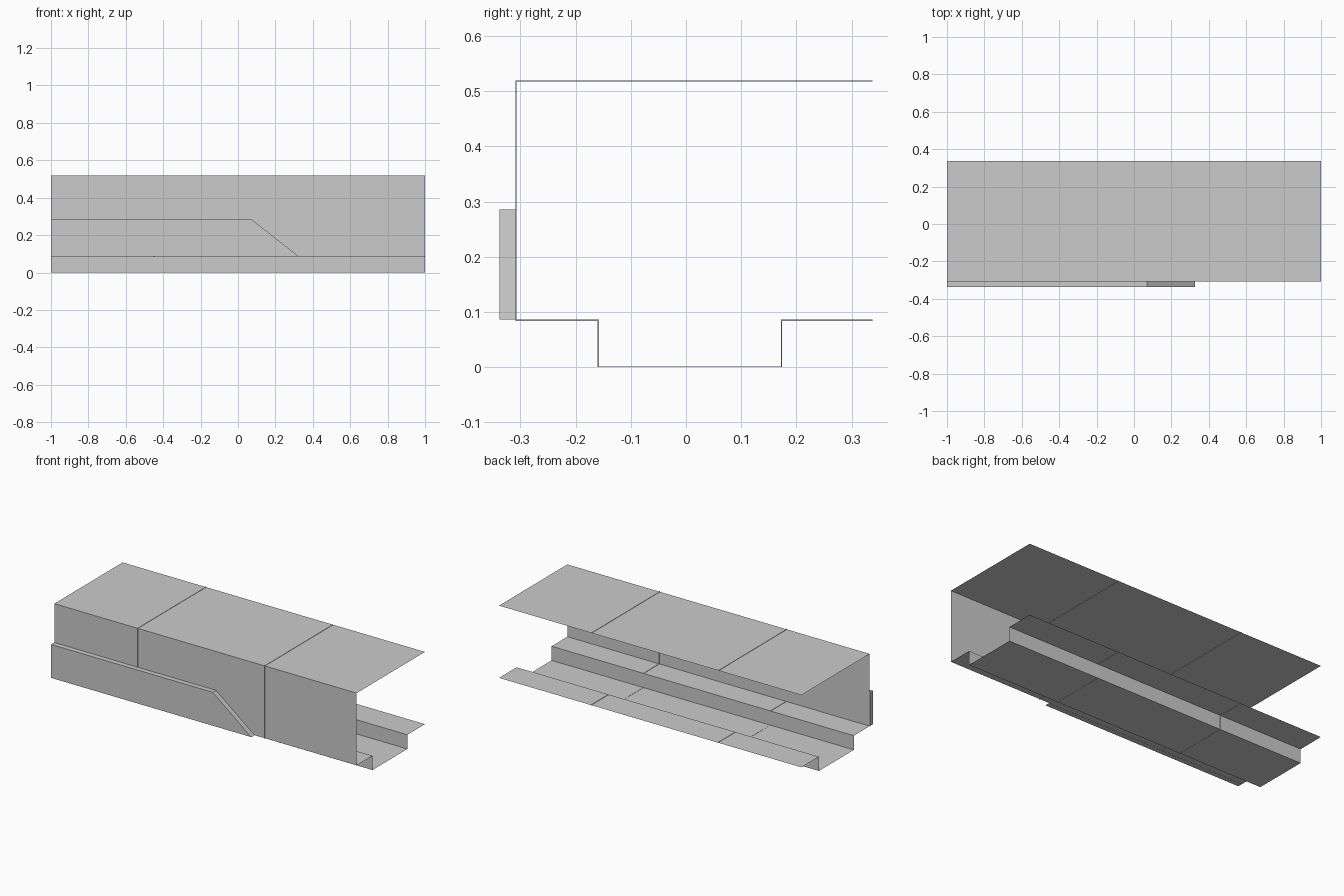
import bpy, bmesh

if "Cube" in bpy.data.objects:
    bpy.data.objects.remove(bpy.data.objects["Cube"])

# Open tunnel cross-section (y, z): roof, wall, ledge, sunken track bed, platform
SECTION = [(0.338, 0.518), (-0.307, 0.518), (-0.307, 0.086),
           (-0.158, 0.086), (-0.158, 0.001), (0.172, 0.001), (0.172, 0.086),
           (0.338, 0.086)]
# The same section pushed out slightly for the narrow panel joints
JOINT = [(0.338, 0.520), (-0.309, 0.520), (-0.309, 0.084),
         (-0.160, 0.084), (-0.160, 0.0), (0.174, 0.0), (0.174, 0.084),
         (0.338, 0.084)]


def make_object(name, bm):
    mesh = bpy.data.meshes.new(name)
    bm.to_mesh(mesh)
    bm.free()
    obj = bpy.data.objects.new(name, mesh)
    bpy.context.collection.objects.link(obj)
    return obj


def sweep(name, stations):
    """Skin open sections placed at successive x positions."""
    bm = bmesh.new()
    rings = [[bm.verts.new((x, y, z)) for y, z in sec] for x, sec in stations]
    for a, b in zip(rings, rings[1:]):
        for i in range(len(a) - 1):
            bm.faces.new((a[i], a[i + 1], b[i + 1], b[i]))
    return make_object(name, bm)


def prism(name, outline, y0, y1):
    """Extrude an (x, z) outline along y."""
    bm = bmesh.new()
    face = bm.faces.new([bm.verts.new((x, y0, z)) for x, z in outline])
    ext = bmesh.ops.extrude_face_region(bm, geom=[face])
    moved = [v for v in ext["geom"] if isinstance(v, bmesh.types.BMVert)]
    bmesh.ops.translate(bm, verts=moved, vec=(0, y1 - y0, 0))
    bmesh.ops.recalc_face_normals(bm, faces=bm.faces)
    return make_object(name, bm)


# Tunnel shell with two panel joints
stations = [(-1.0, SECTION)]
for joint_x in (-0.45, 0.39):
    stations += [(joint_x - 0.003, SECTION), (joint_x - 0.003, JOINT),
                 (joint_x + 0.003, JOINT), (joint_x + 0.003, SECTION)]
stations.append((1.0, SECTION))
sweep("tunnel_shell", stations)

# Raised slab on the outer wall with a sloping end
prism("outer_ramp", [(-1.0, 0.086), (0.325, 0.086), (0.07, 0.286), (-1.0, 0.286)],
      -0.338, -0.308)
